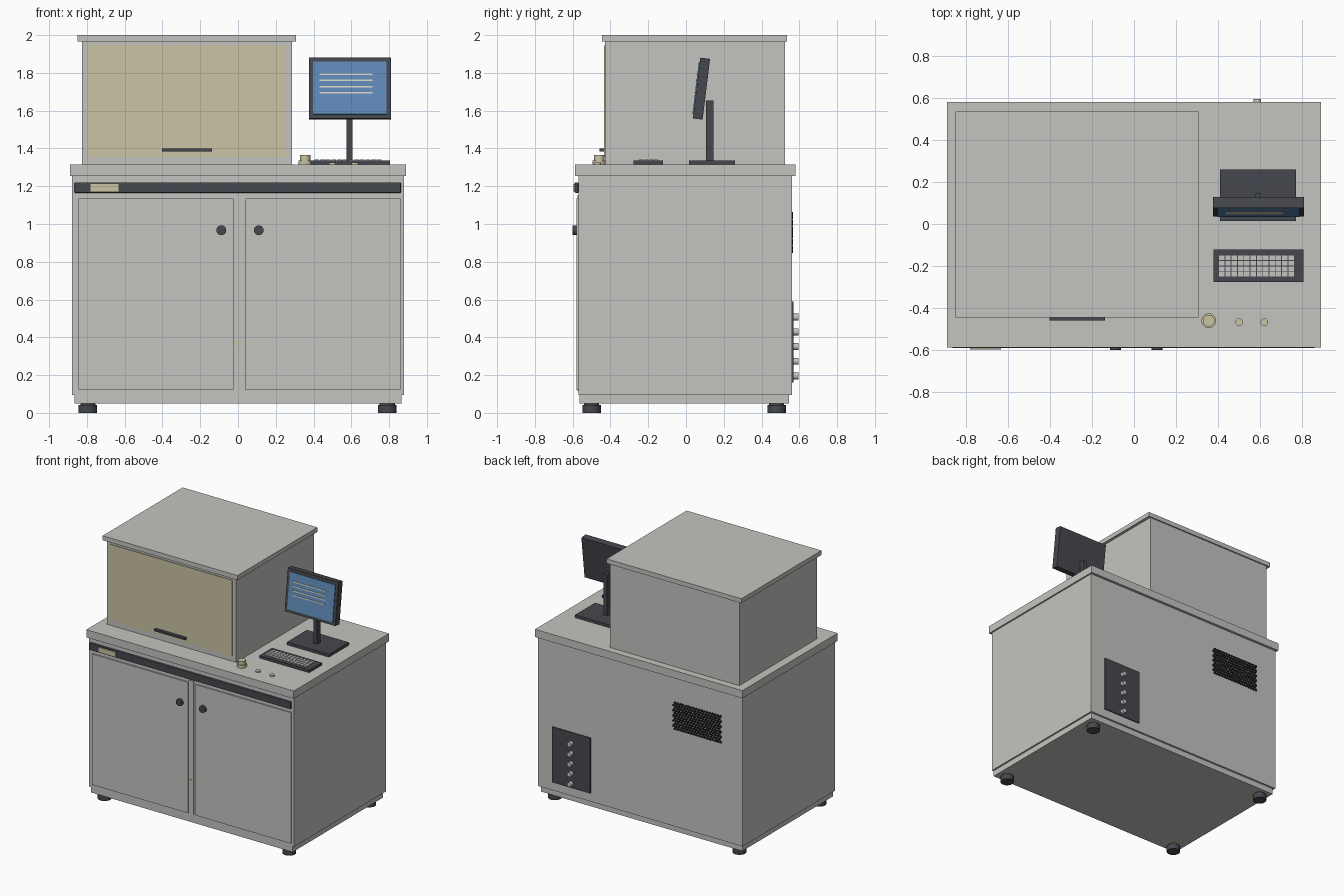
import bpy, bmesh, math
from mathutils import Matrix, Vector

cube = bpy.data.objects.get("Cube")
if cube:
    bpy.data.objects.remove(cube)


def material(name, rgb):
    m = bpy.data.materials.new(name)
    m.use_nodes = True
    m.diffuse_color = (*rgb, 1)
    m.node_tree.nodes["Principled BSDF"].inputs["Base Color"].default_value = (*rgb, 1)
    return m


GREY = material("light grey", (0.55, 0.56, 0.53))
DARK = material("charcoal", (0.06, 0.064, 0.075))
BEIGE = material("beige", (0.59, 0.55, 0.37))
BLUE = material("screen blue", (0.115, 0.255, 0.48))
CREAM = material("cream", (0.7, 0.67, 0.55))
BLACK = material("vent black", (0.015, 0.016, 0.018))


def finish(name, bm, mat, smooth=False):
    me = bpy.data.meshes.new(name)
    bm.to_mesh(me)
    bm.free()
    me.materials.append(mat)
    ob = bpy.data.objects.new(name, me)
    bpy.context.collection.objects.link(ob)
    if smooth:
        bpy.ops.object.select_all(action="DESELECT")
        ob.select_set(True)
        bpy.context.view_layer.objects.active = ob
        bpy.ops.object.shade_smooth_by_angle()
    return ob


def add_box(bm, x, y, z):
    size = Matrix.Diagonal((x[1] - x[0], y[1] - y[0], z[1] - z[0], 1))
    mid = Vector((sum(x) / 2, sum(y) / 2, sum(z) / 2))
    bmesh.ops.create_cube(bm, size=1, matrix=Matrix.Translation(mid) @ size)


def box(name, x, y, z, mat):
    bm = bmesh.new()
    add_box(bm, x, y, z)
    return finish(name, bm, mat)


def add_cylinder(bm, centre, r, depth, axis="z", sides=24):
    turn = Matrix.Rotation(math.pi / 2, 4, "X") if axis == "y" else Matrix()
    bmesh.ops.create_cone(bm, cap_ends=True, segments=sides, radius1=r, radius2=r,
                          depth=depth, matrix=Matrix.Translation(centre) @ turn)


def cylinder(name, centre, r, depth, mat, axis="z"):
    bm = bmesh.new()
    add_cylinder(bm, centre, r, depth, axis)
    return finish(name, bm, mat, True)


# Cabinet
box("plinth", (-0.865, 0.865), (-0.565, 0.545), (0.05, 0.095), GREY)
box("cabinet_body", (-0.878, 0.878), (-0.57, 0.56), (0.095, 1.255), GREY)
box("worktop", (-0.89, 0.89), (-0.588, 0.58), (1.255, 1.315), GREY)
for side, x in (("right", -0.795), ("left", 0.79)):
    for end, y in (("front", -0.5), ("back", 0.48)):
        cylinder(f"{end}_{side}_foot", (x, y, 0.021), 0.049, 0.042, DARK)
        cylinder(f"{end}_{side}_foot_stem", (x, y, 0.046), 0.04, 0.012, DARK)

# Doors, centre post and knobs
box("right_door", (-0.845, -0.024), (-0.58, -0.57), (0.12, 1.135), GREY)
box("left_door", (0.04, 0.86), (-0.58, -0.57), (0.12, 1.135), GREY)
box("centre_post", (-0.022, 0.02), (-0.574, -0.57), (0.117, 1.15), GREY)
box("post_catch", (-0.022, 0.02), (-0.577, -0.574), (0.36, 0.385), BEIGE)
for side, x in (("right", -0.088), ("left", 0.11)):
    cylinder(f"{side}_door_knob", (x, -0.588, 0.967), 0.026, 0.024, DARK, "y")

# Dark fascia with label plate
fascia = box("fascia_band", (-0.865, 0.862), (-0.589, -0.57), (1.165, 1.22), DARK)
bevel = fascia.modifiers.new("soft_edges", "BEVEL")
bevel.width = 0.004
bevel.segments = 2
box("label_plate", (-0.78, -0.633), (-0.596, -0.588), (1.173, 1.211), BEIGE)

# Hood
box("hood_body", (-0.825, 0.285), (-0.43, 0.525), (1.315, 1.965), GREY)
box("hood_lid", (-0.85, 0.307), (-0.445, 0.535), (1.965, 2.0), GREY)
box("hood_window", (-0.795, 0.252), (-0.435, -0.43), (1.355, 1.945), BEIGE)
box("hood_handle", (-0.402, -0.137), (-0.458, -0.435), (1.385, 1.4), DARK)

# Monitor, with the head built upright and then tilted back
box("monitor_base", (0.41, 0.77), (0.015, 0.26), (1.315, 1.337), DARK)
box("monitor_post", (0.575, 0.605), (0.105, 0.145), (1.337, 1.655), DARK)
tilt = Matrix.Translation((0.592, 0.078, 1.717)) @ Matrix.Rotation(math.radians(-7), 4, "X")
head = [box("monitor_housing", (-0.217, 0.217), (-0.022, 0.03), (-0.162, 0.162), DARK),
        box("monitor_screen", (-0.195, 0.195), (-0.027, -0.022), (-0.14, 0.14), BLUE)]
for i in range(4):
    z = 0.073 - i * 0.033
    head.append(box(f"screen_line_{i + 1}", (-0.16, 0.12), (-0.03, -0.027),
                    (z - 0.004, z + 0.004), CREAM))
for ob in head:
    ob.data.transform(tilt)

# Keyboard
box("keyboard", (0.377, 0.805), (-0.277, -0.122), (1.315, 1.335), DARK)
bm = bmesh.new()
for col in range(12):
    for row in range(4):
        x, y = 0.404 + col * 0.03, -0.249 + row * 0.026
        add_box(bm, (x, x + 0.026), (y, y + 0.022), (1.335, 1.341))
finish("keyboard_keys", bm, GREY)

# Worktop controls
cylinder("stop_button_collar", (0.355, -0.46, 1.326), 0.035, 0.022, BEIGE)
cylinder("stop_button", (0.355, -0.46, 1.35), 0.028, 0.03, BEIGE)
for i, x in enumerate((0.5, 0.62)):
    cylinder(f"push_button_{i + 1}", (x, -0.467, 1.32), 0.018, 0.012, BEIGE)

# Rear connector panel
box("connector_panel", (0.425, 0.752), (0.56, 0.568), (0.16, 0.59), DARK)
for i in range(5):
    cylinder(f"connector_{i + 1}", (0.587, 0.581, 0.195 + i * 0.078), 0.018, 0.028, GREY, "y")

# Rear vent of staggered holes
bm = bmesh.new()
for row in range(11):
    for col in range(18):
        x = -0.69 + col * 0.023 + (row % 2) * 0.0115
        add_cylinder(bm, (x, 0.563, 0.855 + row * 0.02), 0.0095, 0.008, "y", 8)
finish("vent_holes", bm, BLACK)
